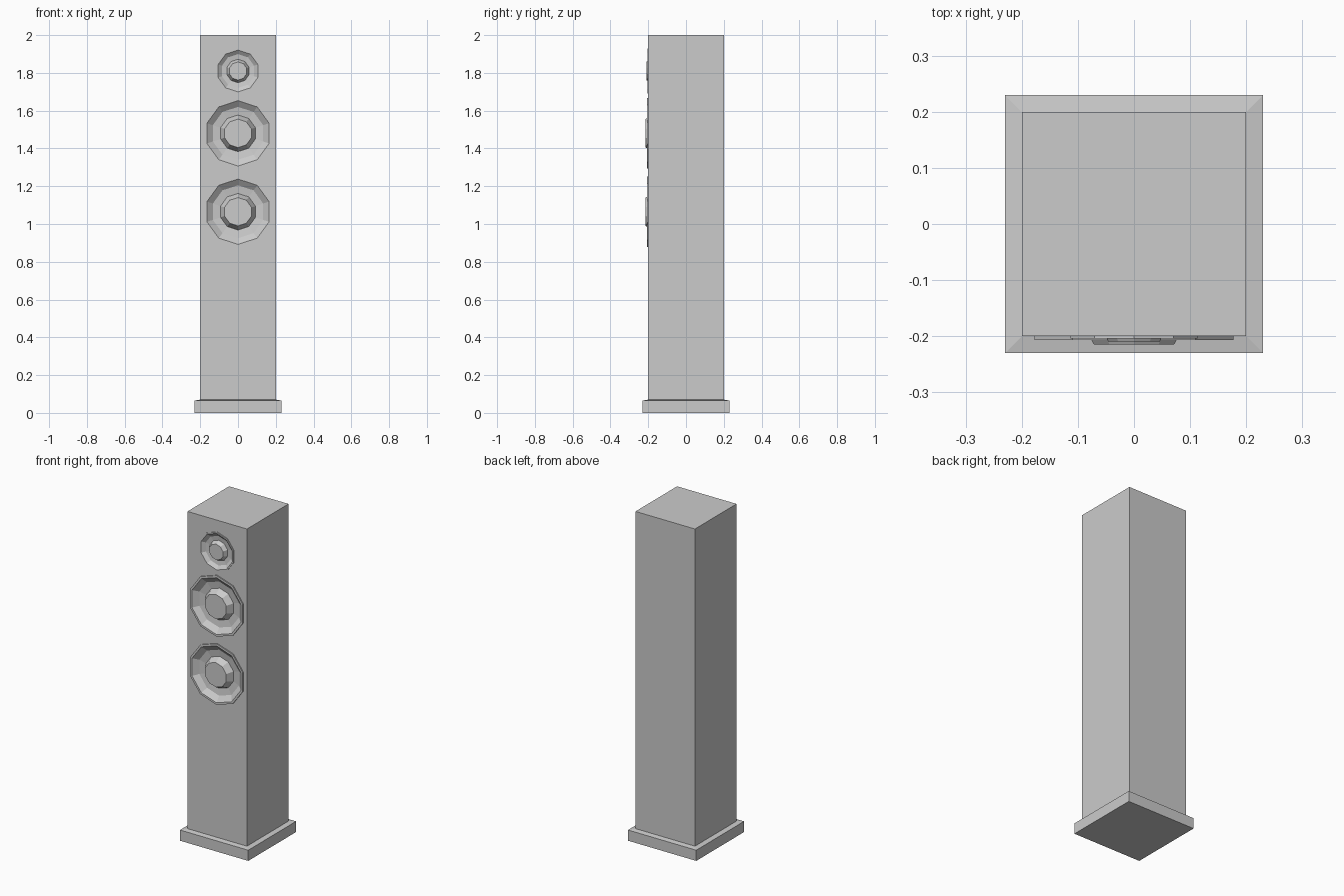
import bpy, math

if "Cube" in bpy.data.objects:
    bpy.data.objects.remove(bpy.data.objects["Cube"])

SIDES = 10


def make_object(name, verts, faces):
    mesh = bpy.data.meshes.new(name)
    mesh.from_pydata(verts, [], faces)
    mesh.update()
    obj = bpy.data.objects.new(name, mesh)
    bpy.context.collection.objects.link(obj)
    return obj


def stack(name, rings, cap_start=True, cap_end=True):
    """Skin a list of equal-length vertex rings into one surface."""
    n = len(rings[0])
    verts = [v for ring in rings for v in ring]
    faces = [(i * n + j, i * n + (j + 1) % n,
              (i + 1) * n + (j + 1) % n, (i + 1) * n + j)
             for i in range(len(rings) - 1) for j in range(n)]
    if cap_start:
        faces.append(tuple(reversed(range(n))))
    if cap_end:
        faces.append(tuple((len(rings) - 1) * n + j for j in range(n)))
    return make_object(name, verts, faces)


def square(h, z):
    return [(-h, -h, z), (h, -h, z), (h, h, z), (-h, h, z)]


def decagon(r, y, zc):
    # vertex at the top, wound to face the front
    return [(r * math.sin(2 * math.pi * k / SIDES), y,
             zc + r * math.cos(2 * math.pi * k / SIDES))
            for k in range(SIDES)][::-1]


# Plinth with a slightly sloping top, and cabinet
stack("plinth", [square(0.23, 0), square(0.23, 0.065), square(0.2, 0.07)])
cabinet = stack("cabinet", [square(0.2, 0.066), square(0.2, 2.0)])

# Driver profile: radius, distance in front of the baffle
PROFILE = [(0.186, 0.0), (0.186, 0.007), (0.173, 0.007),
           (0.140, -0.019), (0.097, -0.025), (0.075, 0.015)]


def driver(name, zc, s):
    # recess in the baffle
    cutter = stack(name + "_recess_cutter",
                   [decagon(0.179 * s, -0.165, zc), decagon(0.179 * s, -0.25, zc)])
    cutter.hide_render = True
    cutter.hide_viewport = True
    cutter.display_type = 'WIRE'
    mod = cabinet.modifiers.new(name + "_recess", 'BOOLEAN')
    mod.operation = 'DIFFERENCE'
    mod.solver = 'EXACT'
    mod.object = cutter
    # flange, cone and raised centre cap
    stack(name, [decagon(r * s, -0.2 - d * s, zc) for r, d in PROFILE],
          cap_start=False)


driver("tweeter", 1.81, 0.64)
driver("upper_woofer", 1.48, 1.0)
driver("lower_woofer", 1.065, 1.0)
